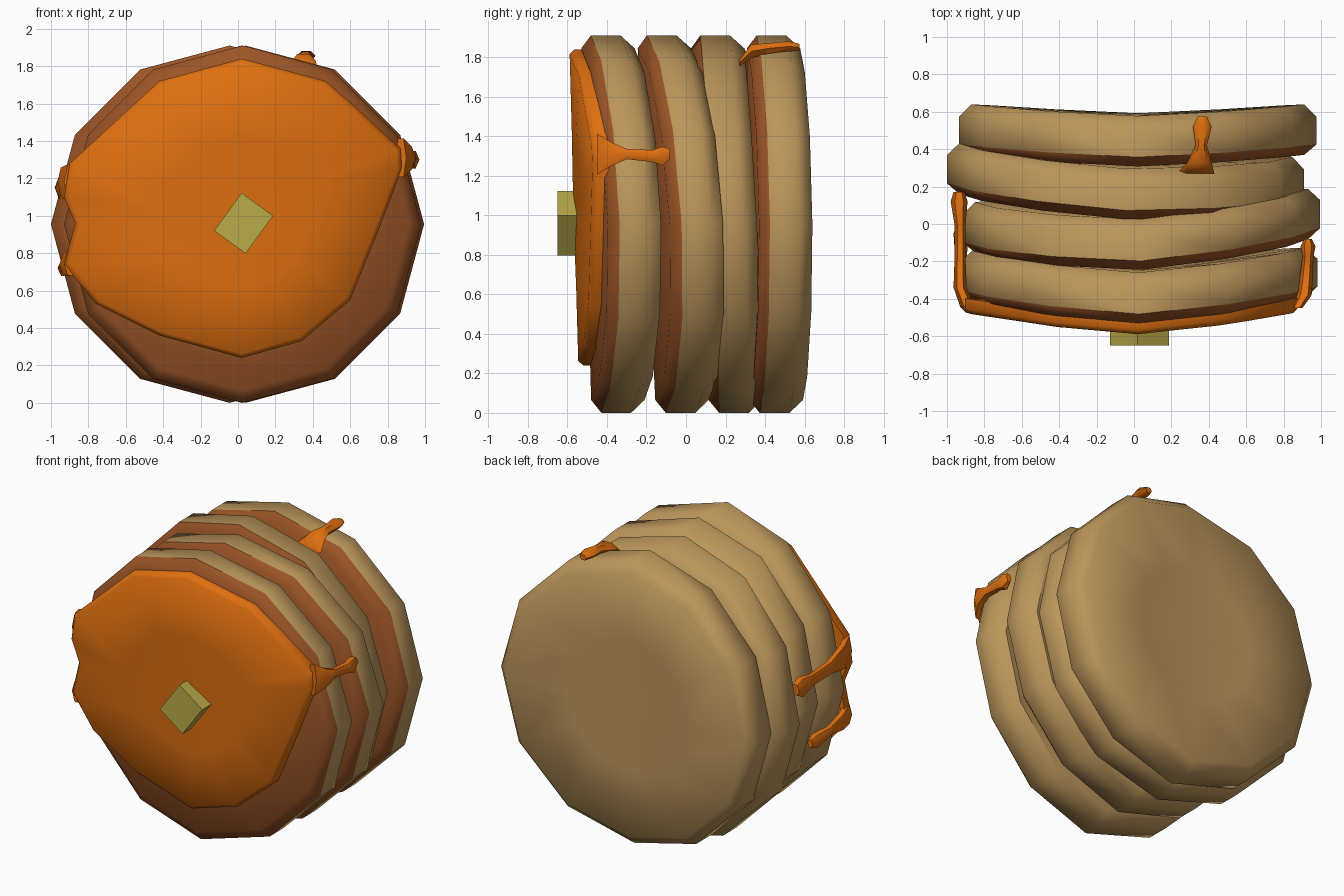
import bpy, bmesh
from math import sin, cos, pi, radians
from mathutils import Matrix

if "Cube" in bpy.data.objects:
    bpy.data.objects.remove(bpy.data.objects["Cube"])

R = 0.955   # pancake radius, also the height of its centre


def material(name, rgb):
    m = bpy.data.materials.new(name)
    m.use_nodes = True
    m.diffuse_color = (*rgb, 1)
    bsdf = next(n for n in m.node_tree.nodes if n.type == 'BSDF_PRINCIPLED')
    bsdf.inputs["Base Color"].default_value = (*rgb, 1)
    bsdf.inputs["Roughness"].default_value = 0.7
    return m


tan = material("pale batter", (0.50, 0.305, 0.105))
brown = material("toasted brown", (0.33, 0.09, 0.02))
orange = material("syrup orange", (0.74, 0.16, 0.005))
yellow = material("butter yellow", (0.485, 0.402, 0.065))


def finish(name, bm, mats, angle=None):
    bmesh.ops.recalc_face_normals(bm, faces=bm.faces)
    me = bpy.data.meshes.new(name)
    bm.to_mesh(me)
    bm.free()
    for m in mats:
        me.materials.append(m)
    ob = bpy.data.objects.new(name, me)
    bpy.context.collection.objects.link(ob)
    if angle:
        bpy.ops.object.select_all(action='DESELECT')
        ob.select_set(True)
        bpy.context.view_layer.objects.active = ob
        bpy.ops.object.shade_smooth_by_angle(angle=radians(angle))
    return ob


def bridge(bm, a, b, mat=0):
    n = len(a)
    for i in range(n):
        f = bm.faces.new((a[i], a[(i + 1) % n], b[(i + 1) % n], b[i]))
        f.material_index = mat


def cap(bm, ring, centre, mat=0):
    n = len(ring)
    for i in range(n):
        f = bm.faces.new((ring[i], ring[(i + 1) % n], centre))
        f.material_index = mat


# A sagging disc: folded along its middle, turned and leaned a little
def sag(x, z, cx, bend, turn, lean):
    d = x - cx
    return bend * (abs(d) / R) ** 1.3 + turn * d - lean * (z - R)


# radius and depth of each ring, front to back
RINGS = [(0.45, -0.05), (0.89, -0.05), (R, 0), (R, 0.15), (0.89, 0.22), (0.45, 0.22)]


def pancake(name, y0, cx, bend, turn, lean):
    bm = bmesh.new()

    def vert(r, a, dy):
        x, z = cx + r * cos(a), R + r * sin(a)
        return bm.verts.new((x, y0 + dy + sag(x, z, cx, bend, turn, lean), z))

    rings = [[vert(r, i * pi / 6, dy) for i in range(12)] for r, dy in RINGS]
    cap(bm, rings[0], vert(0, 0, RINGS[0][1]), 1)
    for k in range(len(rings) - 1):
        bridge(bm, rings[k], rings[k + 1], 1 if k < 2 else 0)
    cap(bm, rings[-1], vert(0, 0, RINGS[-1][1]))
    finish(name, bm, [tan, brown], 50)


FRONT = (0.025, 0.11, 0.01, 0.028)
pancake("pancake_front", -0.455, *FRONT)
pancake("pancake_second", -0.15, 0.04, 0.09, 0.04, 0.05)
pancake("pancake_third", 0.12, -0.045, 0.06, -0.04, 0.05)
pancake("pancake_back", 0.365, 0.02, 0.06, 0, 0.008)

# Syrup sheet lying over the front pancake
OUTLINE = [(0.02, 1.84), (0.47, 1.72), (0.63, 1.58), (0.87, 1.36), (0.88, 1.26),
           (0.75, 0.92), (0.6, 0.55), (0.34, 0.33), (0.02, 0.24), (-0.42, 0.36),
           (-0.76, 0.53), (-0.93, 0.74), (-0.87, 0.96), (-0.93, 1.1),
           (-0.9, 1.28), (-0.42, 1.72)]
bm = bmesh.new()


def sheet_ring(scale, depth):
    ring = []
    for px, pz in OUTLINE:
        x, z = 0.02 + (px - 0.02) * scale, 1 + (pz - 1) * scale
        ring.append(bm.verts.new((x, -0.505 - depth + sag(x, z, *FRONT), z)))
    return ring


sheet = [sheet_ring(0.5, 0.06), sheet_ring(0.97, 0.06), sheet_ring(1, 0.035), sheet_ring(1, -0.02)]
cap(bm, sheet[0], bm.verts.new((0.02, -0.57, 1)))
for a, b in zip(sheet, sheet[1:]):
    bridge(bm, a, b)
bm.faces.new(sheet[-1])
finish("syrup_sheet", bm, [orange], 50)


# Syrup drips: six-sided strands running back along y
def drip(name, rows):
    bm = bmesh.new()
    rings = [[bm.verts.new((x + rx * cos(i * pi / 3), y, z + rz * sin(i * pi / 3)))
              for i in range(6)] for y, x, z, rx, rz in rows]
    for a, b in zip(rings, rings[1:]):
        bridge(bm, a, b)
    bm.faces.new(rings[0])
    bm.faces.new(rings[-1])
    finish(name, bm, [orange], 50)


drip("drip_left", [(-0.45, 0.87, 1.31, 0.03, 0.12), (-0.38, 0.91, 1.31, 0.04, 0.07),
                   (-0.3, 0.92, 1.31, 0.035, 0.03), (-0.17, 0.93, 1.3, 0.03, 0.035),
                   (-0.12, 0.93, 1.3, 0.04, 0.055), (-0.08, 0.93, 1.31, 0.02, 0.03)])
drip("drip_right_upper", [(-0.44, -0.89, 1.18, 0.04, 0.11), (-0.34, -0.93, 1.18, 0.035, 0.09),
                          (-0.2, -0.93, 1.16, 0.03, 0.045), (0, -0.93, 1.15, 0.03, 0.04),
                          (0.12, -0.935, 1.15, 0.045, 0.07), (0.17, -0.935, 1.15, 0.03, 0.04)])
drip("drip_right_lower", [(-0.44, -0.89, 0.75, 0.04, 0.08), (-0.34, -0.92, 0.74, 0.035, 0.06),
                          (-0.2, -0.925, 0.73, 0.03, 0.03), (-0.05, -0.925, 0.72, 0.04, 0.05),
                          (0, -0.925, 0.72, 0.02, 0.03)])
drip("drip_top", [(0.27, 0.33, 1.77, 0.1, 0.02), (0.33, 0.35, 1.83, 0.065, 0.04),
                  (0.42, 0.36, 1.845, 0.03, 0.03), (0.52, 0.365, 1.855, 0.05, 0.03),
                  (0.575, 0.365, 1.85, 0.025, 0.02)])

# Butter pat
bm = bmesh.new()
bmesh.ops.create_cube(bm, size=1, matrix=Matrix.Translation((0.03, -0.585, 0.96))
                      @ Matrix.Rotation(radians(36), 4, 'Y')
                      @ Matrix.Diagonal((0.208, 0.13, 0.25, 1)))
finish("butter", bm, [yellow])
